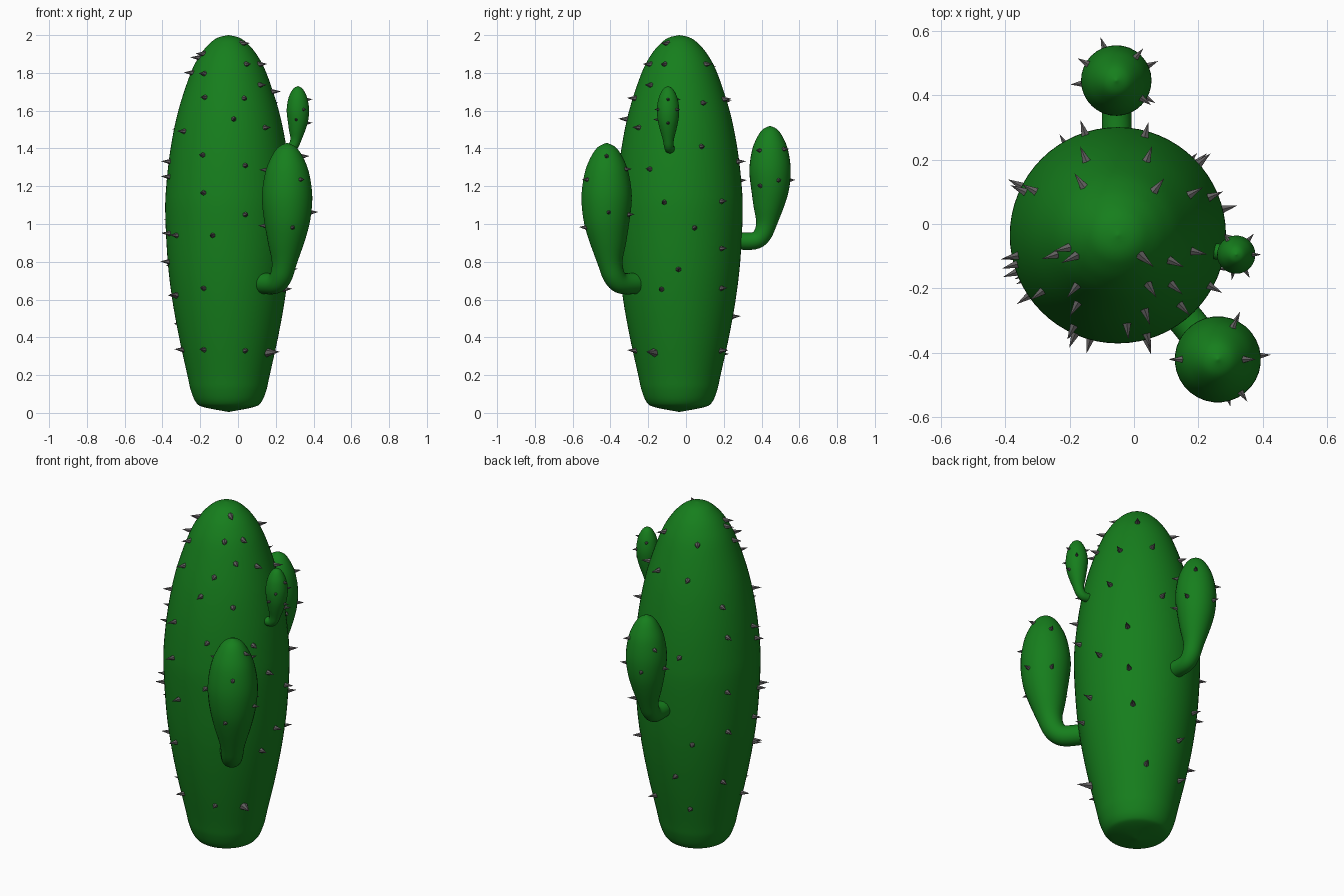
import bpy, bmesh, math
from mathutils import Vector

if "Cube" in bpy.data.objects:
    bpy.data.objects.remove(bpy.data.objects["Cube"])

def material(name, color):
    m = bpy.data.materials.new(name)
    m.diffuse_color = color
    m.use_nodes = True
    m.node_tree.nodes["Principled BSDF"].inputs["Base Color"].default_value = m.diffuse_color
    return m

GREEN = material("cactus_green", (0.008, 0.21, 0.012, 1))
GREY = material("spike_grey", (0.12, 0.115, 0.115, 1))
CX, CY = -0.05, -0.035

def smooth_path(pts, steps=5):
    """Catmull-Rom samples through (outward, height, radius) points."""
    p = [Vector(a) for a in pts]
    p = [p[0]] + p + [p[-1]]
    out = []
    for a, b, c, d in zip(p, p[1:], p[2:], p[3:]):
        for i in range(steps):
            t = i / steps
            out.append(0.5 * (2 * b + (c - a) * t + (2 * a - 5 * b + 4 * c - d) * t * t
                              + (3 * b - a - 3 * c + d) * t ** 3))
    return out + [p[-1]]

def finish(bm, name, mat, smooth):
    bmesh.ops.recalc_face_normals(bm, faces=bm.faces)
    for f in bm.faces:
        f.smooth = smooth
    me = bpy.data.meshes.new(name)
    bm.to_mesh(me)
    bm.free()
    me.materials.append(mat)
    ob = bpy.data.objects.new(name, me)
    bpy.context.collection.objects.link(ob)
    return ob

def sweep(name, path, angle, origin, sides=48):
    """Round tube of varying radius along a path in the vertical plane at angle."""
    bm = bmesh.new()
    out = Vector((math.cos(angle), math.sin(angle), 0))
    side = Vector((-out.y, out.x, 0))
    up = Vector((0, 0, 1))
    rings = []
    for i, (u, z, r) in enumerate(path):
        a, b = path[max(i - 1, 0)], path[min(i + 1, len(path) - 1)]
        t = Vector((b[0] - a[0], b[1] - a[1])).normalized()
        n = out * t.y - up * t.x
        c = Vector(origin) + out * u + up * z
        rings.append([bm.verts.new(c + max(r, 0.001) * (n * math.cos(k) + side * math.sin(k)))
                      for k in (2 * math.pi * j / sides for j in range(sides))])
    for p, q in zip(rings, rings[1:]):
        for j in range(sides):
            k = (j + 1) % sides
            bm.faces.new((p[j], p[k], q[k], q[j]))
    bm.faces.new(rings[0])
    bm.faces.new(rings[-1])
    return finish(bm, name, GREEN, True)

def radius_at(path, z):
    for a, b in zip(path, path[1:]):
        if a[1] <= z <= b[1]:
            f = (z - a[1]) / max(b[1] - a[1], 1e-6)
            return a.lerp(b, f)[2]
    return 0

def spikes(name, items, length, width):
    """One object of six-sided cones; items are (base point, angle, scale)."""
    bm = bmesh.new()
    for base, ang, s in items:
        d = Vector((math.cos(ang), math.sin(ang), 0.05))
        mat = d.to_track_quat('Z', 'Y').to_matrix().to_4x4()
        mat.translation = Vector(base) + d * length * s * 0.28
        bmesh.ops.create_cone(bm, cap_ends=True, segments=6, radius1=width * s,
                              radius2=0, depth=length * s, matrix=mat)
    finish(bm, name, GREY, False)

# trunk
trunk = smooth_path([(0, 0.005, 0), (0, 0.03, 0.13), (0, 0.055, 0.172), (0, 0.12, 0.2),
                     (0, 0.2, 0.218), (0, 0.4, 0.262), (0, 0.6, 0.298), (0, 0.8, 0.322),
                     (0, 1.05, 0.335), (0, 1.2, 0.33), (0, 1.4, 0.307), (0, 1.6, 0.266),
                     (0, 1.8, 0.2), (0, 1.9, 0.147), (0, 1.96, 0.095), (0, 1.988, 0.053), (0, 2.0, 0)])
sweep("trunk", trunk, 0, (CX, CY, 0), 64)

# trunk spikes: front (x, z), right (y, z) and back (angle, z)
front = [(-.2, 1.9), (.04, 1.955), (-.19, 1.795), (-.26, 1.8), (.055, 1.845), (.13, 1.845),
         (.13, 1.735), (-.185, 1.67), (.04, 1.665), (-.02, 1.555), (.2, 1.7), (.155, 1.51),
         (-.3, 1.49), (-.195, 1.365), (.045, 1.31), (-.38, 1.33), (-.19, 1.165), (.045, 1.05),
         (-.14, .94), (-.34, .94), (-.385, .8), (-.19, .66), (-.34, .625), (.26, .655),
         (-.19, .335), (.045, .33), (-.31, .335)]
right = [(.12, 1.845), (.1, 1.64), (.09, 1.41), (-.2, 1.29), (-.12, 1.115), (.2, 1.12),
         (.05, .98), (.2, .87), (-.04, .76), (.2, .66), (.2, .33), (.29, 1.33)]
back = [(125, 1.83), (194, 1.88), (113, 1.65), (69, 1.66), (152, 1.5), (108, 1.23), (155, 1.33),
        (196, 1.25), (153, 1.02), (155, .78), (120, .72), (101, .51), (154, .47), (116, .31),
        (200, .95), (203, .62)]
spots = []
for x, z in front:
    s = max(-.98, min(.98, (x - CX) / (radius_at(trunk, z) + .02)))
    spots.append((math.asin(s) - math.pi / 2, z, 1))
for y, z in right:
    s = max(-.98, min(.98, (y - CY) / (radius_at(trunk, z) + .02)))
    spots.append((math.asin(s), z, 1))
spots += [(math.radians(a), z, 1) for a, z in back]
spots.append((math.radians(-33), .32, 1.6))
items = []
for a, z, s in spots:
    r = radius_at(trunk, z)
    items.append(((CX + r * math.cos(a), CY + r * math.sin(a), z), a, s))
spikes("trunk_spikes", items, 0.062, 0.018)

# arms: one bent, club-shaped profile of unit height, scaled for each arm
ARM = [(-.27, .07, .07), (-.13, .07, .07), (-.065, .115, .073), (-.03, .21, .084),
       (-.013, .35, .123), (0, .5, .155), (0, .65, .167), (0, .8, .146), (0, .9, .108),
       (0, .97, .06), (0, 1, 0)]
arms = [("front_arm", .26, -.42, .63, .80,
         [(-55, .756), (-75, .44), (5, .54), (0, .91), (65, .525), (65, .825), (180, .82), (180, .45)]),
        ("back_arm", -.055, .445, .865, .655,
         [(110, .56), (50, .81), (25, .56), (-35, .8), (-30, .515), (185, .56), (150, .75)]),
        ("small_arm", .317, -.095, 1.375, .355,
         [(-60, .65), (0, .8), (0, .45), (50, .65), (120, .8), (-100, .5)])]
for name, x, y, z0, h, marks in arms:
    path = smooth_path([(u * h, z * h, r * h) for u, z, r in ARM])
    sweep(name, path, math.atan2(y - CY, x - CX), (x, y, z0), 32)
    items = []
    for deg, f in marks:
        a, r = math.radians(deg), radius_at(path[10:], f * h)
        items.append(((x + r * math.cos(a), y + r * math.sin(a), z0 + f * h), a, 1))
    small = 0.6 if h < .5 else 0.85
    spikes(name + "_spikes", items, 0.055 * small, 0.017 * small)
